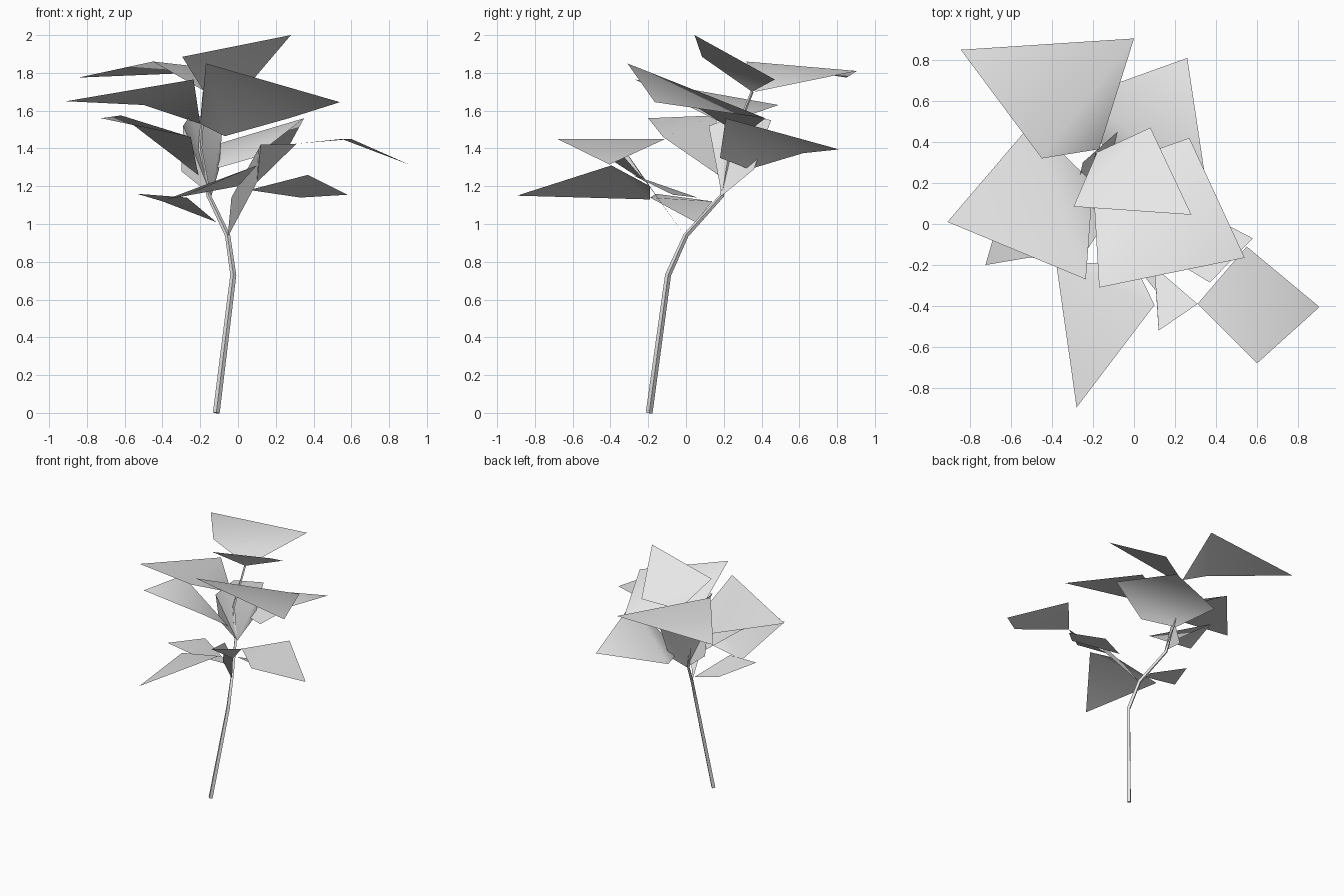
import bpy
import bmesh
import math
from mathutils import Vector

cube = bpy.data.objects.get("Cube")
if cube:
    bpy.data.objects.remove(cube, do_unlink=True)


def make_material(name, colour):
    material = bpy.data.materials.new(name)
    material.use_nodes = True
    material.diffuse_color = colour
    material.node_tree.nodes["Principled BSDF"].inputs["Base Color"].default_value = colour
    return material


pale_grey = make_material("pale grey", (.8, .8, .8, 1))


def finish(name, bm):
    """Turn a bmesh into a named, smooth-shaded object."""
    mesh = bpy.data.meshes.new(name)
    bm.to_mesh(mesh)
    bm.free()
    mesh.materials.append(pale_grey)
    obj = bpy.data.objects.new(name, mesh)
    bpy.context.scene.collection.objects.link(obj)
    bpy.ops.object.select_all(action="DESELECT")
    obj.select_set(True)
    bpy.context.view_layer.objects.active = obj
    bpy.ops.object.shade_smooth_by_angle(angle=math.radians(60))
    return obj


def leaf(name, *outline):
    """A thin folded blade: a fan of triangles from the first corner, facing up."""
    bm = bmesh.new()
    corners = [bm.verts.new(point) for point in outline]
    for second, third in zip(corners[1:], corners[2:]):
        bm.faces.new((corners[0], second, third))
    bm.normal_update()
    if sum(face.normal.z * face.calc_area() for face in bm.faces) < 0:
        bmesh.ops.reverse_faces(bm, faces=bm.faces[:])
    return finish(name, bm)


def stem(name, path, base_radius, tip_radius, sides=4):
    """A tapered low-poly tube along a bent path."""
    bm = bmesh.new()
    path = [Vector(point) for point in path]
    rings = []
    for i, centre in enumerate(path):
        along = path[min(i + 1, len(path) - 1)] - path[max(i - 1, 0)]
        side = along.cross(Vector((0, 1, 0))).normalized()
        front = along.cross(side).normalized()
        radius = base_radius + (tip_radius - base_radius) * i / (len(path) - 1)
        ring = []
        for k in range(sides):
            angle = math.tau * k / sides
            offset = side * math.cos(angle) + front * math.sin(angle)
            ring.append(bm.verts.new(centre + offset * radius))
        rings.append(ring)
    for lower, upper in zip(rings, rings[1:]):
        for k in range(sides):
            n = (k + 1) % sides
            bm.faces.new((lower[k], lower[n], upper[n], upper[k]))
    bm.faces.new(rings[0])
    bm.faces.new(rings[-1])
    bmesh.ops.recalc_face_normals(bm, faces=bm.faces[:])
    return finish(name, bm)


# Main stem, bending backwards as it rises
stem("main_stem", [(-.115, -.195, 0), (-.025, -.095, .73), (-.055, 0, .94),
                   (-.155, .19, 1.15), (-.2, .23, 1.4), (-.18, .35, 1.7)],
     base_radius=.018, tip_radius=.008)

# Crown leaves, each creased between its two side corners
leaf("top_leaf", (-.295, .085, 1.885), (.28, .045, 2), (.08, .47, 1.765), (-.18, .35, 1.7))
leaf("back_right_leaf", (-.45, .32, 1.86), (-.17, .365, 1.7), (0, .905, 1.81), (-.845, .85, 1.775))
leaf("upper_front_leaf", (-.17, -.31, 1.85), (.54, -.165, 1.645),
     (.27, .42, 1.56), (-.07, .3, 1.465), (-.2, .2, 1.53))
leaf("upper_right_leaf", (-.235, -.27, 1.765), (-.91, .01, 1.65), (-.5, .49, 1.63), (-.2, .2, 1.53))

# Middle leaves
leaf("back_left_leaf", (.35, .21, 1.56), (.26, .81, 1.395), (-.27, .62, 1.375),
     (-.13, .335, 1.29), (.08, .18, 1.35))
leaf("middle_right_leaf", (-.25, -.12, 1.46), (-.725, -.2, 1.56), (-.62, .16, 1.575), (-.21, .17, 1.26))
leaf("upright_leaf", (-.14, .19, 1.15), (-.3, .18, 1.28), (-.29, .12, 1.52),
     (-.25, .3, 1.58), (-.08, .45, 1.55), (-.1, .36, 1.29))

# Low leaves
leaf("low_front_leaf", (.1, -.395, 1.31), (-.28, -.895, 1.15), (-.38, -.19, 1.13), (0, -.19, 1.2))
leaf("low_left_leaf", (.37, -.285, 1.26), (.58, -.07, 1.155), (.33, .06, 1.14), (.06, -.1, 1.18))
leaf("low_right_leaf", (-.27, -.19, 1.14), (-.535, -.16, 1.16), (-.4, .14, 1.12), (-.115, .05, 1.01))

# Side shoot with its end leaf
leaf("side_shoot", (.1, -.21, 1.22), (-.055, 0, .93), (-.035, -.15, 1.14),
     (.11, -.33, 1.4), (.12, -.52, 1.42), (.31, -.39, 1.425))
leaf("side_shoot_leaf", (.6, -.68, 1.45), (.905, -.405, 1.315), (.55, -.11, 1.45), (.31, -.39, 1.425))
